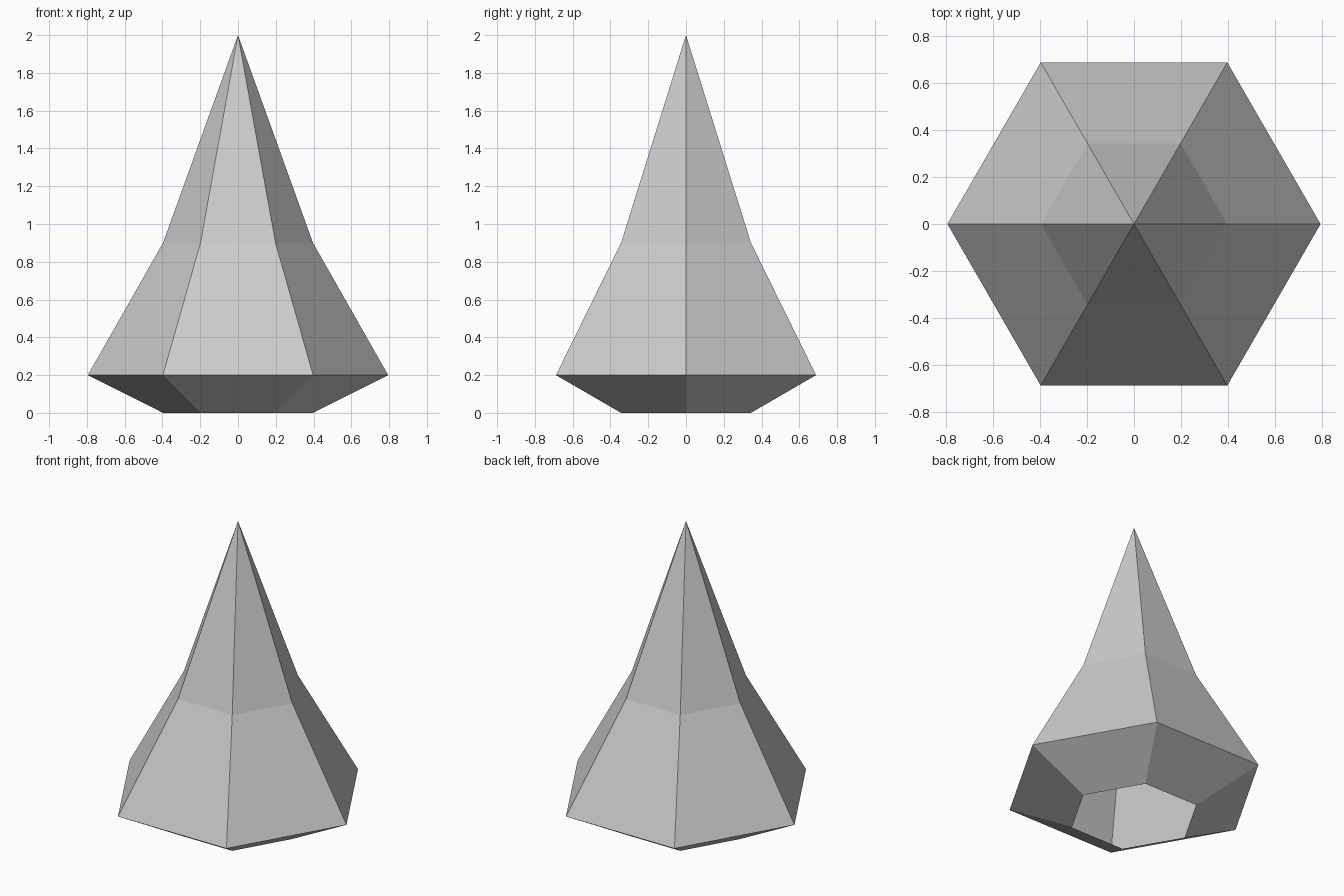
import bpy, bmesh
from math import cos, sin, tau

if "Cube" in bpy.data.objects:
    bpy.data.objects.remove(bpy.data.objects["Cube"])

SIDES = 6
PROFILE = [(0.397, 0.0), (0.795, 0.2), (0.397, 0.9)]  # radius, height
APEX_Z = 2.0

bm = bmesh.new()

# Hexagonal rings, with corners on the x axis
rings = [[bm.verts.new((r * cos(tau * i / SIDES), r * sin(tau * i / SIDES), z))
          for i in range(SIDES)] for r, z in PROFILE]
apex = bm.verts.new((0, 0, APEX_Z))

# Flared lip and skirt, then the spire; the underside stays open
for i in range(SIDES):
    j = (i + 1) % SIDES
    for low, high in zip(rings, rings[1:]):
        bm.faces.new((low[i], low[j], high[j], high[i]))
    bm.faces.new((rings[-1][i], rings[-1][j], apex))

mesh = bpy.data.meshes.new("hexagonal_spire")
bm.to_mesh(mesh)
bm.free()
bpy.context.collection.objects.link(bpy.data.objects.new("hexagonal_spire", mesh))
